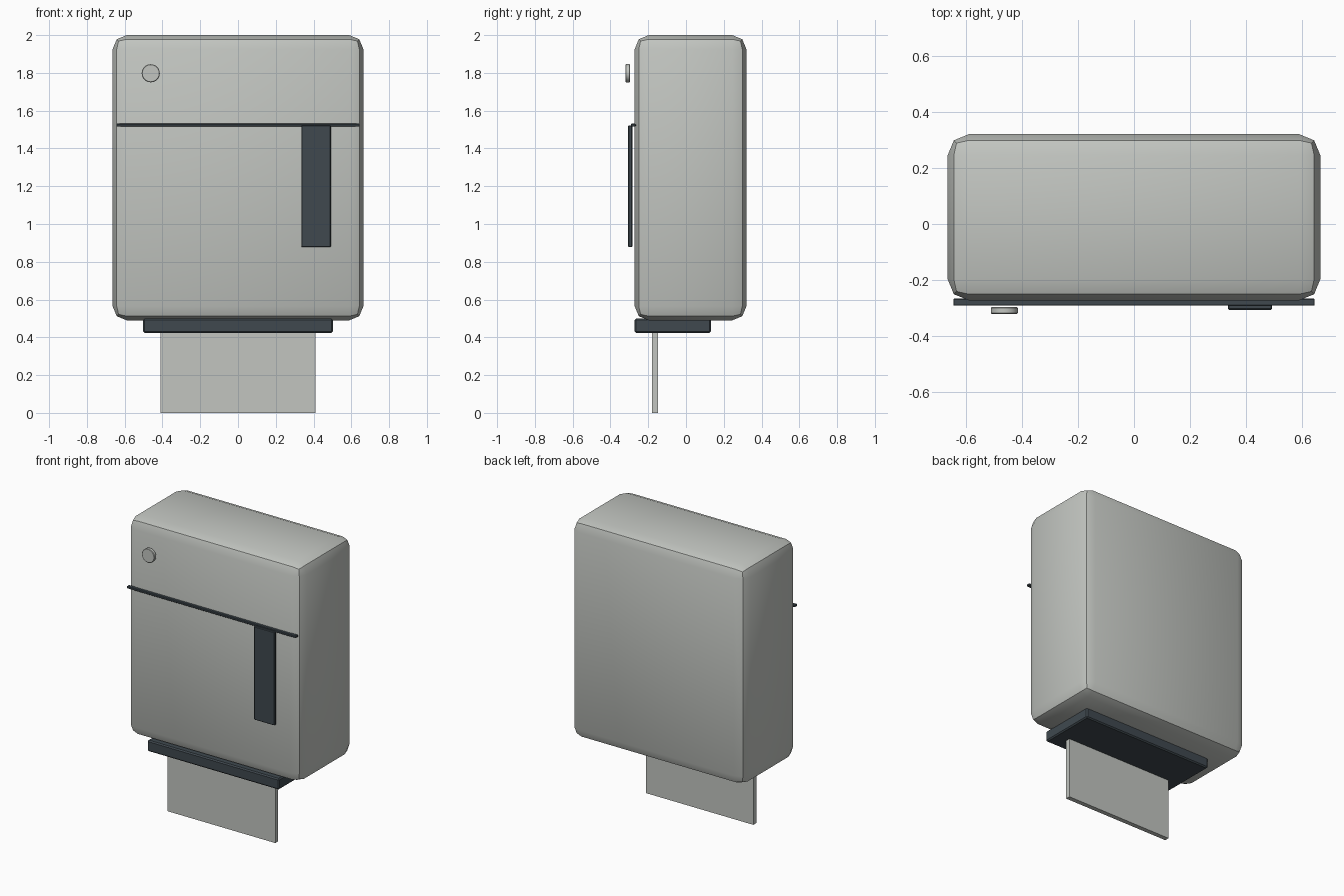
import bpy, math

if "Cube" in bpy.data.objects:
    bpy.data.objects.remove(bpy.data.objects["Cube"])


def material(name, rgb):
    m = bpy.data.materials.new(name)
    m.diffuse_color = (*rgb, 1)
    m.use_nodes = True
    m.node_tree.nodes["Principled BSDF"].inputs["Base Color"].default_value = m.diffuse_color
    return m


light = material("light_grey", (0.54, 0.56, 0.53))
dark = material("dark_slate", (0.05, 0.066, 0.078))


def finish(o, name, mat, bevel, segments):
    o.name = name
    o.data.materials.append(mat)
    bpy.ops.object.transform_apply(location=False, rotation=True, scale=True)
    if bevel:
        b = o.modifiers.new("bevel", "BEVEL")
        b.width, b.segments = bevel, segments
        b.limit_method = "ANGLE"
        bpy.ops.object.modifier_apply(modifier="bevel")
    bpy.ops.object.shade_smooth_by_angle(angle=math.radians(30))
    return o


def box(name, x, y, z, mat, bevel=0, segments=1):
    ranges = (x, y, z)
    bpy.ops.mesh.primitive_cube_add(size=1, location=[(a + b) / 2 for a, b in ranges])
    o = bpy.context.object
    o.scale = [b - a for a, b in ranges]
    return finish(o, name, mat, bevel, segments)


# Rounded main housing
box("body", (-0.664, 0.664), (-0.272, 0.32), (0.49, 2.0), light, 0.075, 2)

# Dark seam strip and vertical handle on the front
box("seam_strip", (-0.644, 0.644), (-0.291, -0.266), (1.515, 1.531), dark, 0.003)
box("handle", (0.335, 0.492), (-0.306, -0.284), (0.878, 1.522), dark, 0.004)

# Round button
bpy.ops.mesh.primitive_cylinder_add(vertices=32, radius=0.048, depth=0.024,
                                    location=(-0.462, -0.308, 1.798),
                                    rotation=(math.pi / 2, 0, 0))
finish(bpy.context.object, "button", light, 0.003, 1)

# Dark outlet tray and the sheet hanging below it
box("outlet_tray", (-0.502, 0.502), (-0.272, 0.133), (0.424, 0.5), dark, 0.008)
box("hanging_sheet", (-0.41, 0.41), (-0.18, -0.148), (0.0, 0.44), light)
